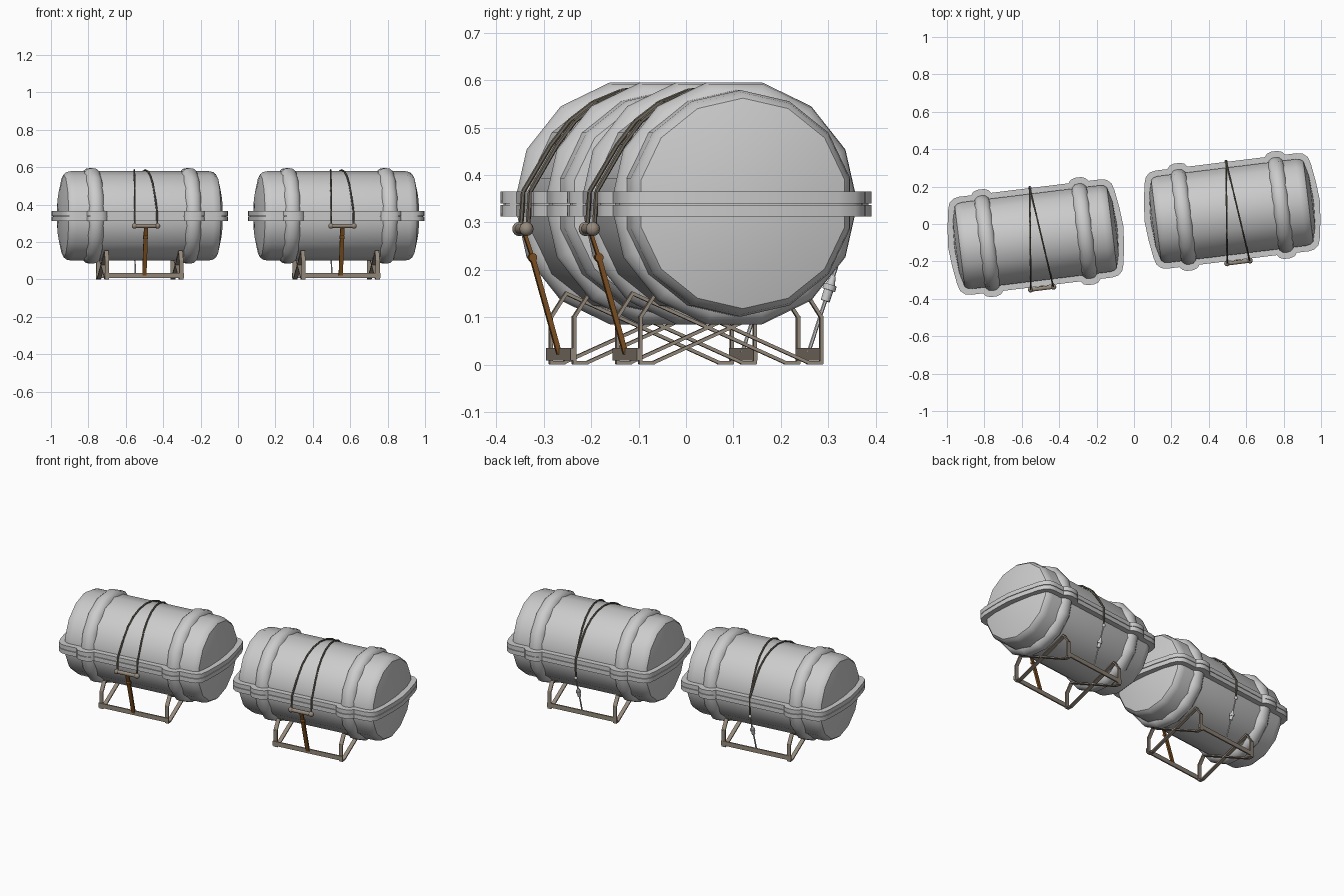
import bpy, bmesh, math
from mathutils import Matrix, Vector

if "Cube" in bpy.data.objects:
    bpy.data.objects.remove(bpy.data.objects["Cube"])

CZ = 0.34  # height of the canister axis


def material(name, rgb):
    m = bpy.data.materials.new(name)
    m.diffuse_color = (*rgb, 1)
    m.use_nodes = True
    m.node_tree.nodes["Principled BSDF"].inputs["Base Color"].default_value = m.diffuse_color
    return m


FRAME = material("frame_tan", (0.30, 0.25, 0.20))
ROPE = material("rope_dark", (0.16, 0.14, 0.11))
STRAP = material("strap_brown", (0.20, 0.08, 0.015))


def finish(name, bm, M, mat=None, smooth=None):
    bmesh.ops.recalc_face_normals(bm, faces=bm.faces)
    me = bpy.data.meshes.new(name)
    bm.to_mesh(me)
    bm.free()
    ob = bpy.data.objects.new(name, me)
    bpy.context.collection.objects.link(ob)
    ob.matrix_world = M
    if mat:
        me.materials.append(mat)
    if smooth:
        bpy.ops.object.select_all(action='DESELECT')
        bpy.context.view_layer.objects.active = ob
        ob.select_set(True)
        bpy.ops.object.shade_smooth_by_angle(angle=math.radians(smooth))
    return ob


def lathe(bm, profile, start, seg=14):
    """Revolve (x, radius) pairs about the canister axis."""
    rings = []
    for x, r in profile:
        rings.append([bm.verts.new((x, r * math.cos(start + 2 * math.pi * i / seg),
                                    CZ + r * math.sin(start + 2 * math.pi * i / seg)))
                      for i in range(seg)])
    for a, b in zip(rings, rings[1:]):
        for i in range(seg):
            j = (i + 1) % seg
            bm.faces.new((a[i], a[j], b[j], b[i]))
    bm.faces.new(rings[0])
    bm.faces.new(rings[-1])


def slab(bm, outline, z0, z1):
    lo = [bm.verts.new((x, y, z0)) for x, y in outline]
    hi = [bm.verts.new((x, y, z1)) for x, y in outline]
    bm.faces.new(lo)
    bm.faces.new(hi)
    for i in range(len(lo)):
        j = (i + 1) % len(lo)
        bm.faces.new((lo[i], lo[j], hi[j], hi[i]))


def bar(bm, a, b, w, t):
    """Flat bar from a to b: w wide along x, t thick."""
    a, b = Vector(a), Vector(b)
    d = (b - a).normalized()
    side = Vector((1, 0, 0)) if abs(d.x) < 0.9 else Vector((0, 0, 1))
    n = d.cross(side).normalized()
    side = n.cross(d)
    e = d * t * 0.4
    m = Matrix((side * w, n * t, b - a + 2 * e)).transposed().to_4x4()
    bmesh.ops.create_cube(bm, size=1, matrix=Matrix.Translation((a + b) / 2) @ m)


def rod(bm, a, b, r1, r2=None, seg=10):
    a, b = Vector(a), Vector(b)
    q = (b - a).to_track_quat('Z', 'Y').to_matrix().to_4x4()
    bmesh.ops.create_cone(bm, cap_ends=True, segments=seg, radius1=r1,
                          radius2=r1 if r2 is None else r2, depth=(b - a).length,
                          matrix=Matrix.Translation((a + b) / 2) @ q)


def ball(bm, p, r):
    bmesh.ops.create_uvsphere(bm, u_segments=10, v_segments=8, radius=r,
                              matrix=Matrix.Translation(p))


def mirrored(quarter):
    """Closed outline from one quarter running from the +x end to the +y side."""
    half = quarter + [(-x, y) for x, y in reversed(quarter)]
    return half + [(x, -y) for x, y in reversed(half[1:-1])]


def build(tag, M):
    # domed barrel
    end = [(0.37, 0.239), (0.395, 0.234), (0.41, 0.222), (0.43, 0.14), (0.438, 0.03)]
    bm = bmesh.new()
    lathe(bm, [(-x, r) for x, r in reversed(end)] + end, math.pi / 2)
    finish("barrel_" + tag, bm, M, smooth=35)

    # raised ribs
    bm = bmesh.new()
    for c in (-0.262, 0.262):
        lathe(bm, [(c + x, r) for x, r in ((-0.045, 0.225), (-0.038, 0.243), (-0.022, 0.258),
                   (0, 0.262), (0.022, 0.258), (0.038, 0.243), (0.045, 0.225))], 0)
    finish("ribs_" + tag, bm, M, smooth=40)

    # joint flange of the two shells, with bumps at the ribs
    q = [(0.472, 0), (0.463, 0.1), (0.448, 0.2), (0.436, 0.237), (0.412, 0.258), (0.38, 0.264),
         (0.316, 0.264), (0.302, 0.281), (0.28, 0.289), (0.244, 0.289), (0.222, 0.281), (0.208, 0.264)]
    bm = bmesh.new()
    slab(bm, mirrored(q), 0.312, 0.337)
    slab(bm, mirrored(q), 0.340, 0.365)
    slab(bm, mirrored([(x * 0.985, y * 0.98) for x, y in q]), 0.335, 0.342)
    finish("flange_" + tag, bm, M, smooth=35)

    # cradle: end frames with crossing braces, joined by two rails
    bm = bmesh.new()
    for x in (-0.2, 0.2):
        for s in (-1, 1):
            path = [(x, s * 0.192, 0.004), (x, s * 0.192, 0.1), (x, s * 0.16, 0.15),
                    (x, -s * 0.165, 0.004), (x, -s * 0.192, 0.004)]
            for a, b in zip(path, path[1:]):
                bar(bm, a, b, 0.022, 0.007)
    for y in (-0.197, 0.192):
        bar(bm, (-0.21, y, 0.022), (0.21, y, 0.022), 0.026, 0.008)
    finish("cradle_frame_" + tag, bm, M, FRAME)

    # spreader bar with end balls
    bm = bmesh.new()
    rod(bm, (-0.07, -0.276, 0.286), (0.07, -0.276, 0.286), 0.011)
    for x in (-0.062, 0.062):
        ball(bm, (x, -0.276, 0.286), 0.015)
    finish("spreader_bar_" + tag, bm, M, FRAME, 40)

    # front hold-down strap
    bm = bmesh.new()
    bar(bm, (0, -0.276, 0.286), (0, -0.256, 0.226), 0.022, 0.007)
    bar(bm, (0, -0.256, 0.226), (0, -0.2, 0.026), 0.022, 0.010)
    rod(bm, (-0.013, -0.256, 0.226), (0.013, -0.256, 0.226), 0.009)
    finish("front_strap_" + tag, bm, M, STRAP, 40)

    # two lashing ropes over the barrel, meeting at the back
    bm = bmesh.new()
    arc = [(0.243 * math.cos(math.radians(a)), CZ + 0.245 * math.sin(math.radians(a)))
           for a in range(150, 25, -15)]
    path = [(-0.273, 0.286), (-0.268, 0.365)] + arc + [(0.268, 0.365), (0.268, 0.312), (0.264, 0.26)]
    for s in (-1, 1):
        pts = [(s * 0.06 * (0.27 - y) / 0.54, y, z) for y, z in path]
        for a, b in zip(pts, pts[1:]):
            rod(bm, a, b, 0.005, seg=6)
    finish("lashing_ropes_" + tag, bm, M, ROPE, 40)

    # release unit and tail line at the back
    bm = bmesh.new()
    ball(bm, (0, 0.265, 0.256), 0.010)
    top, bottom = Vector((0, 0.265, 0.256)), Vector((0, 0.19, 0.026))
    at = lambda t: top.lerp(bottom, t)
    rod(bm, top, bottom, 0.004, seg=6)
    rod(bm, at(0.30), at(0.38), 0.005, 0.010)
    rod(bm, at(0.38), at(0.43), 0.014)
    rod(bm, at(0.43), at(0.53), 0.010)
    finish("release_unit_" + tag, bm, M, smooth=40)


# two identical canisters standing in a turned row
for tag, x, y in (("left", -0.525, -0.07), ("right", 0.525, 0.07)):
    build(tag, Matrix.Translation((x, y, 0)) @ Matrix.Rotation(math.radians(7), 4, 'Z'))
